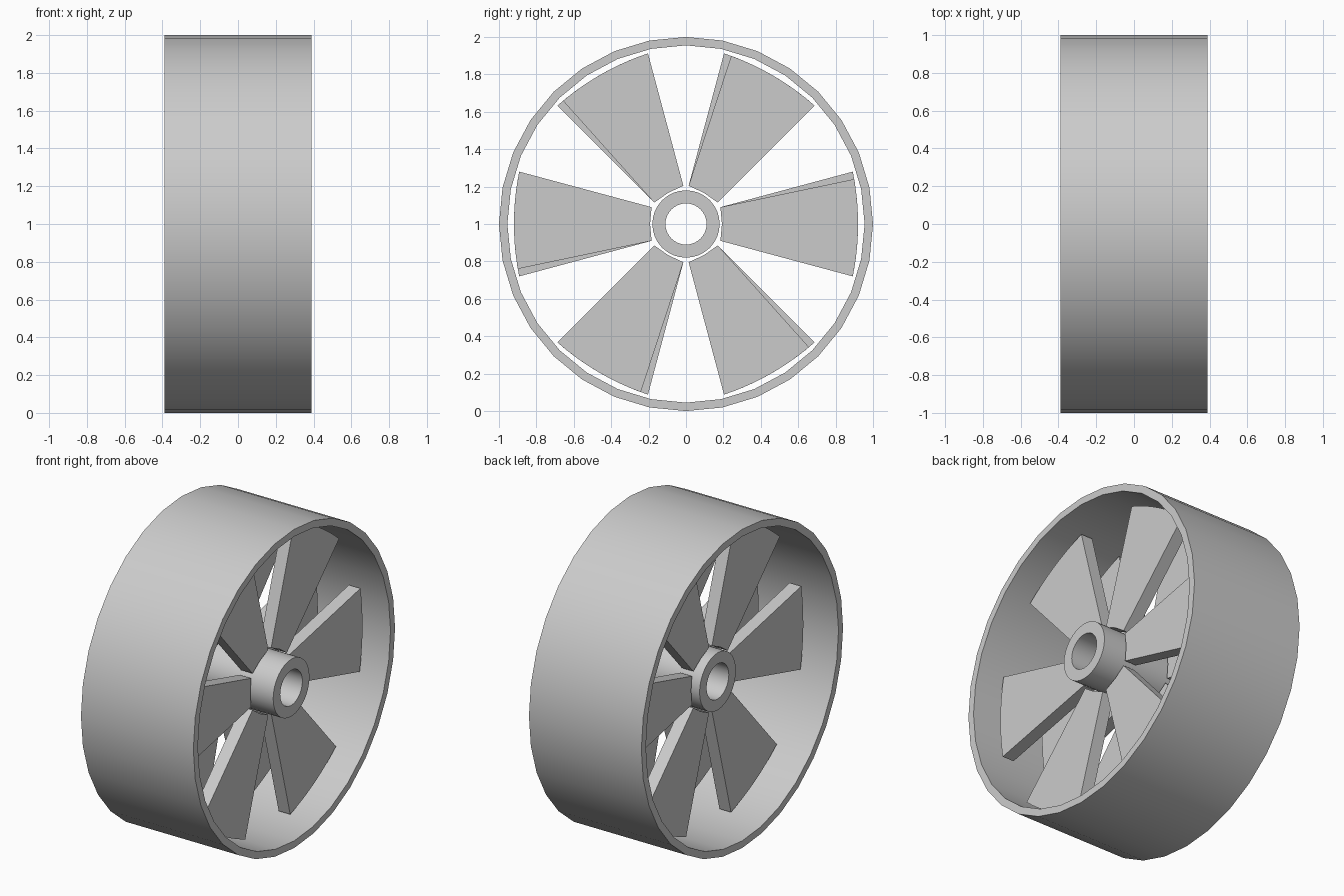
import bpy, bmesh, math
from mathutils import Matrix

if "Cube" in bpy.data.objects:
    bpy.data.objects.remove(bpy.data.objects["Cube"])


def finish(name, bm):
    bmesh.ops.recalc_face_normals(bm, faces=bm.faces)
    me = bpy.data.meshes.new(name)
    bm.to_mesh(me)
    bm.free()
    ob = bpy.data.objects.new(name, me)
    bpy.context.collection.objects.link(ob)
    bpy.ops.object.select_all(action='DESELECT')
    ob.select_set(True)
    bpy.context.view_layer.objects.active = ob
    bpy.ops.object.shade_smooth_by_angle(angle=math.radians(30))
    return ob


def tube(name, r_in, r_out, x0, x1, sides):
    """Hollow cylinder along the x axis, centred at z = 1."""
    bm = bmesh.new()
    rings = []
    for i in range(sides):
        a = 2 * math.pi * i / sides
        rings.append([bm.verts.new((x, r * math.cos(a), 1 + r * math.sin(a)))
                      for x, r in ((x0, r_in), (x0, r_out), (x1, r_out), (x1, r_in))])
    for i in range(sides):
        p, q = rings[i], rings[(i + 1) % sides]
        for k in range(4):
            m = (k + 1) % 4
            bm.faces.new((p[k], p[m], q[m], q[k]))
    return finish(name, bm)


def blade(name, x0, x1, low, high, angle):
    """Flat fan blade: narrow root near the hub, gently curved tip."""
    n = 8
    outline = [(0.184, 0.09), (0.192, 0.0), (0.184, -0.09)]
    for i in range(n + 1):
        z = low + (high - low) * i / n
        outline.append((0.92 - 0.36 * z * z, z))
    bm = bmesh.new()
    face = bm.faces.new([bm.verts.new((x0, y, z)) for y, z in outline])
    ext = bmesh.ops.extrude_face_region(bm, geom=[face])
    verts = [g for g in ext['geom'] if isinstance(g, bmesh.types.BMVert)]
    bmesh.ops.translate(bm, verts=verts, vec=(x1 - x0, 0, 0))
    turn = Matrix.Translation((0, 0, 1)) @ Matrix.Rotation(angle, 4, 'X')
    bm.transform(turn)
    return finish(name, bm)


# Outer rim and hub sleeve
tube("rim", 0.955, 1.0, -0.39, 0.39, 32)
tube("hub", 0.11, 0.18, -0.22, 0.37, 32)

# Two rows of six blades, the rear row mirrored
for i in range(6):
    a = i * math.pi / 3
    blade(f"front_blade_{i + 1}", 0.14, 0.22, -0.28, 0.24, a)
    blade(f"rear_blade_{i + 1}", -0.17, -0.09, -0.24, 0.28, a)
